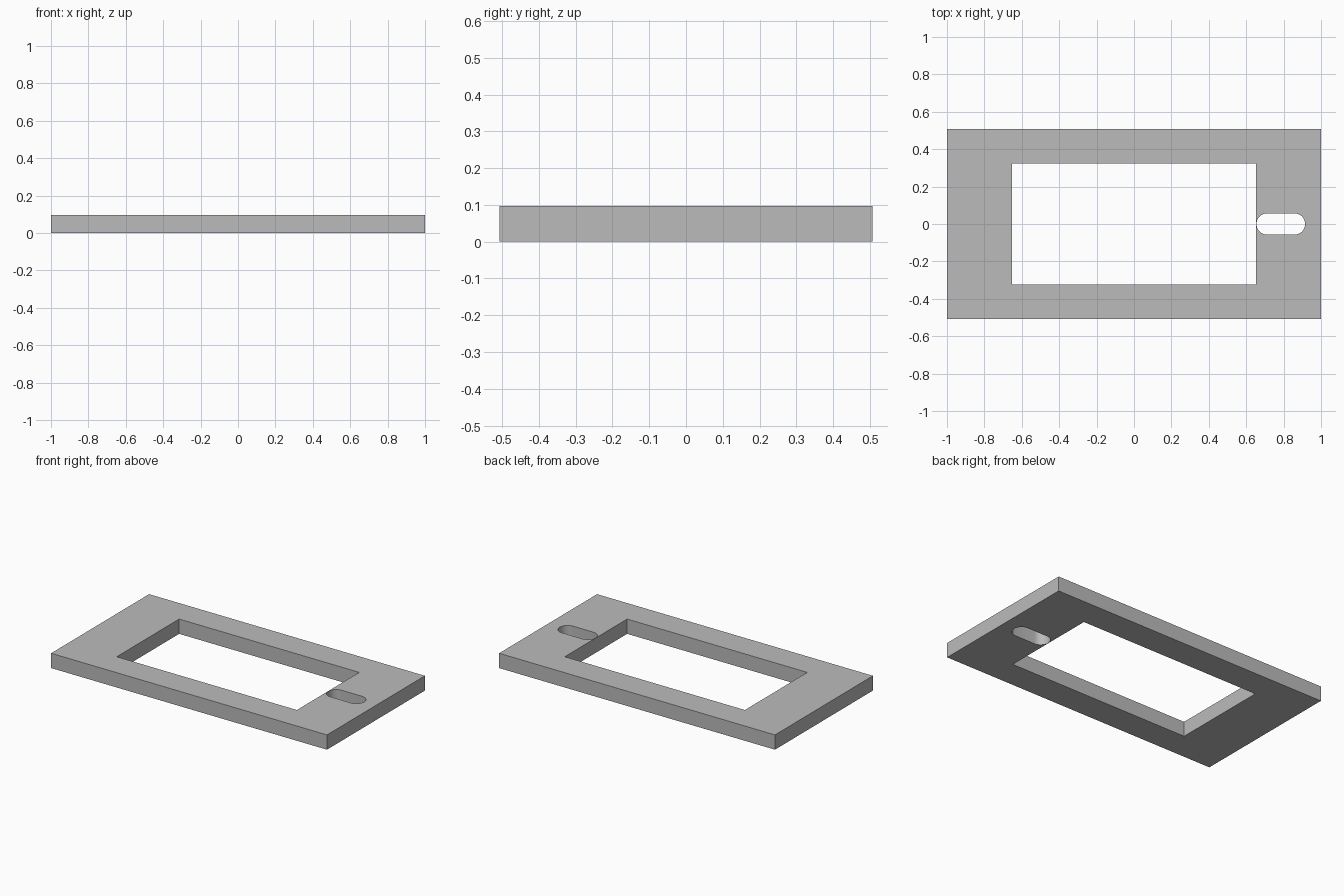
import bpy
import bmesh
from math import cos, sin, pi

cube = bpy.data.objects.get("Cube")
if cube:
    bpy.data.objects.remove(cube, do_unlink=True)

THICKNESS = 0.097


def rectangle(half_x, half_y):
    return [(-half_x, -half_y), (half_x, -half_y), (half_x, half_y), (-half_x, half_y)]


def slot(x_min, x_max, radius, steps=16):
    """Outline with straight sides and two semicircular ends."""
    points = []
    for centre, start in ((x_max - radius, -pi / 2), (x_min + radius, pi / 2)):
        for i in range(steps + 1):
            a = start + pi * i / steps
            points.append((centre + radius * cos(a), radius * sin(a)))
    return points


def plate(name, outlines, thickness, material):
    """Fill the outer outline minus the holes, then extrude upward."""
    bm = bmesh.new()
    edges = []
    for outline in outlines:
        verts = [bm.verts.new((x, y, 0)) for x, y in outline]
        edges += [bm.edges.new((v, verts[i - 1])) for i, v in enumerate(verts)]
    bmesh.ops.triangle_fill(bm, edges=edges, use_beauty=True)
    result = bmesh.ops.extrude_face_region(bm, geom=bm.faces[:], use_keep_orig=True)
    top = [g for g in result["geom"] if isinstance(g, bmesh.types.BMVert)]
    bmesh.ops.translate(bm, verts=top, vec=(0, 0, thickness))
    bmesh.ops.recalc_face_normals(bm, faces=bm.faces[:])
    mesh = bpy.data.meshes.new(name)
    bm.to_mesh(mesh)
    bm.free()
    mesh.materials.append(material)
    obj = bpy.data.objects.new(name, mesh)
    bpy.context.collection.objects.link(obj)
    return obj


# Plain grey finish
grey = bpy.data.materials.new("plain grey")
grey.use_nodes = True
grey.diffuse_color = (0.5, 0.5, 0.5, 1)
grey.node_tree.nodes["Principled BSDF"].inputs["Base Color"].default_value = (0.5, 0.5, 0.5, 1)

# Frame plate with a rectangular opening and a rounded slot beside it
frame = plate(
    "frame_plate",
    [rectangle(1, 0.507), rectangle(0.653, 0.323), slot(0.655, 0.915, 0.057)],
    THICKNESS, grey)

# Smooth the slot ends, keep the plate edges sharp
bpy.context.view_layer.objects.active = frame
frame.select_set(True)
bpy.ops.object.shade_smooth_by_angle()
